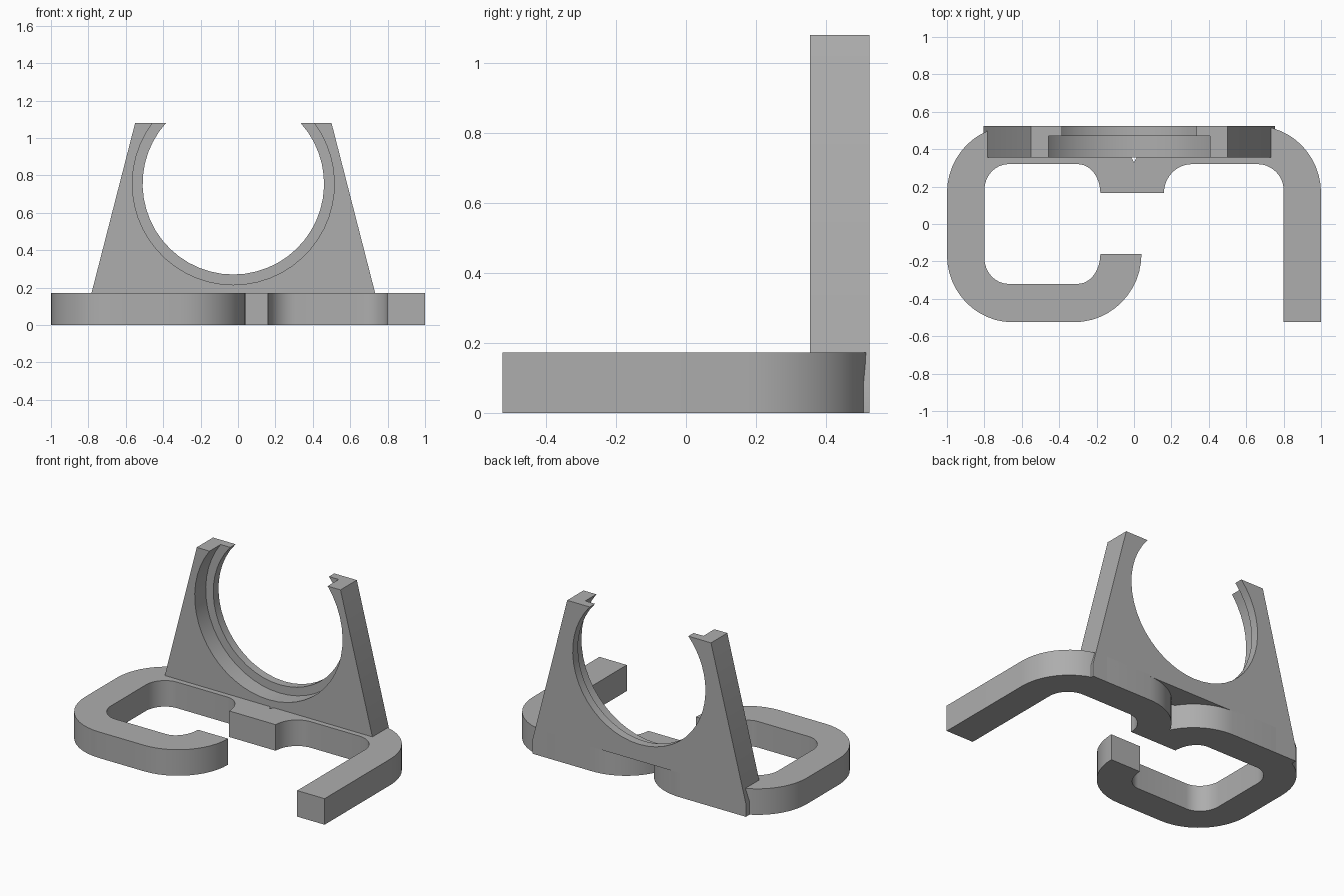
import bpy
import bmesh
from math import cos, sin, radians, degrees, asin, sqrt
from mathutils import Vector

if "Cube" in bpy.data.objects:
    bpy.data.objects.remove(bpy.data.objects["Cube"], do_unlink=True)

grey = bpy.data.materials.new("matte grey")
grey.use_nodes = True
COLOUR = (0.42, 0.42, 0.42, 1)
grey.diffuse_color = COLOUR
grey.node_tree.nodes["Principled BSDF"].inputs["Base Color"].default_value = COLOUR


def arc(cx, cy, rx, ry, start, end, steps=12):
    """Points along an elliptical arc, angles in degrees."""
    angles = [radians(start + (end - start) * i / steps) for i in range(steps + 1)]
    return [(cx + rx * cos(a), cy + ry * sin(a)) for a in angles]


def extrude_profile(name, points, place, direction):
    """Closed outline placed in space and extruded into a solid."""
    bm = bmesh.new()
    face = bm.faces.new([bm.verts.new(place(*p)) for p in points])
    result = bmesh.ops.extrude_face_region(bm, geom=[face])
    moved = [g for g in result["geom"] if isinstance(g, bmesh.types.BMVert)]
    bmesh.ops.translate(bm, verts=moved, vec=Vector(direction))
    bmesh.ops.recalc_face_normals(bm, faces=bm.faces)
    mesh = bpy.data.meshes.new(name)
    bm.to_mesh(mesh)
    bm.free()
    mesh.materials.append(grey)
    obj = bpy.data.objects.new(name, mesh)
    bpy.context.collection.objects.link(obj)
    bpy.ops.object.select_all(action="DESELECT")
    obj.select_set(True)
    bpy.context.view_layer.objects.active = obj
    bpy.ops.object.shade_smooth_by_angle(angle=radians(25))
    return obj


# Base: one flat bar that curls round on one side and hooks down on the other
HALF_Y, BASE_H = 0.525, 0.172
notch = degrees(asin(0.32 / 0.36))
outline = (
    # inside of the curl
    arc(-0.30, -0.16, 0.12, 0.16, 0, -90)
    + arc(-0.67, -0.18, 0.13, 0.14, -90, -180)
    + arc(-0.67, 0.18, 0.13, 0.14, 180, 90)
    + arc(-0.30, 0.165, 0.12, 0.155, 90, 0)
    # inside of the hook
    + arc(0.31, 0.165, 0.15, 0.155, 180, 90)
    + arc(0.66, 0.18, 0.14, 0.14, 90, 0)
    + [(0.80, -HALF_Y), (1.0, -HALF_Y)]
    # outside, with the pointed notch at the back
    + arc(0.65, 0.165, 0.35, 0.36, 0, 90)
    + arc(0.32, 0.165, 0.36, 0.36, 90, 90 + notch)
    + arc(-0.32, 0.165, 0.36, 0.36, 90 - notch, 90)[1:]
    + arc(-0.65, 0.165, 0.35, 0.36, 90, 180)
    + arc(-0.65, -0.165, 0.35, 0.36, 180, 270)
    + arc(-0.32, -0.16, 0.36, 0.365, 270, 360)
)
extrude_profile("curled_base", outline, lambda x, y: (x, y, 0), (0, 0, BASE_H))

# Cradle: tapered upright with an open round seat, stepped front to back
CX, CZ, TOP = -0.025, 0.755, 1.08


def cradle_layer(name, radius, y_front, y_back):
    rise = degrees(asin((TOP - CZ) / radius))
    seat = arc(CX, CZ, radius, radius, 180 - rise, 360 + rise, 36)
    half_feet = [(0.525, TOP), (0.78, 0.086), (0.78, 0), (0.4, 0), (0.4, 0.16)]
    right = [(CX + x, z) for x, z in half_feet]
    left = [(CX - x, z) for x, z in reversed(half_feet)]
    extrude_profile(name, seat + right + left,
                    lambda x, z: (x, y_front, z), (0, y_back - y_front, 0))


cradle_layer("cradle_front", 0.54, 0.355, 0.47)
cradle_layer("cradle_back_lip", 0.485, 0.47, HALF_Y)
